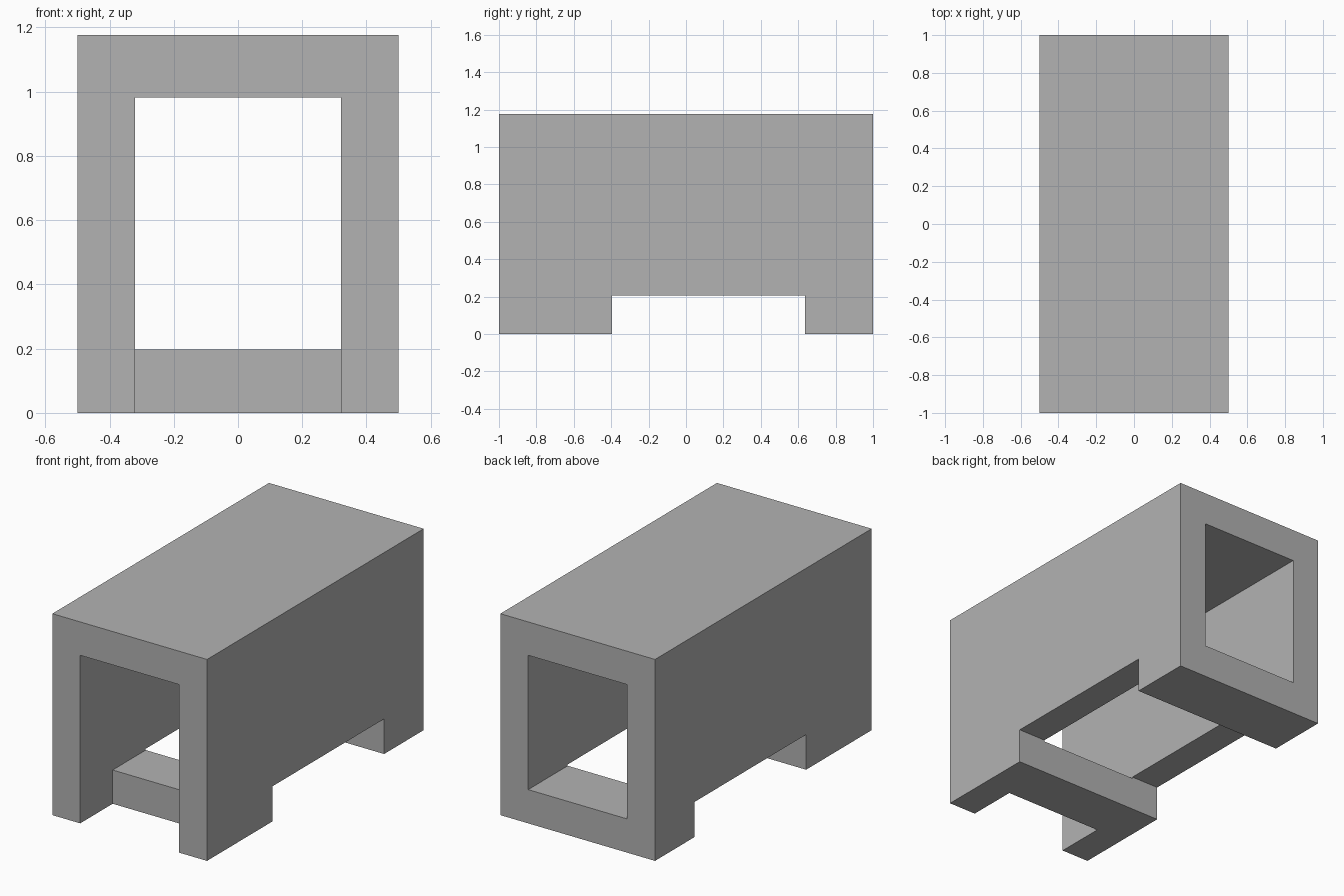
import bpy
import bmesh
from mathutils import Vector

cube = bpy.data.objects.get("Cube")
if cube:
    bpy.data.objects.remove(cube, do_unlink=True)

HALF_WIDTH, HALF_LENGTH, HEIGHT = 0.5, 1.0, 1.177
INNER = 0.32                      # half width of the tunnel
FLOOR, CEILING = 0.197, 0.982     # tunnel floor and ceiling
NOTCH_FRONT, NOTCH_BACK, NOTCH_TOP = -0.395, 0.635, 0.205
BAR_FRONT = -0.70                 # front face of the cross bar
OVER = 0.1                        # cutter overshoot

grey = bpy.data.materials.new("grey")
grey.use_nodes = True
colour = (0.448, 0.448, 0.448, 1.0)
grey.diffuse_color = colour
grey.node_tree.nodes["Principled BSDF"].inputs["Base Color"].default_value = colour


def extrude_profile(name, profile, half_width):
    """Extrude a side profile of (y, z) points across the width."""
    bm = bmesh.new()
    face = bm.faces.new([bm.verts.new((-half_width, y, z)) for y, z in profile])
    result = bmesh.ops.extrude_face_region(bm, geom=[face])
    moved = [v for v in result["geom"] if isinstance(v, bmesh.types.BMVert)]
    bmesh.ops.translate(bm, verts=moved, vec=Vector((2 * half_width, 0, 0)))
    bmesh.ops.recalc_face_normals(bm, faces=bm.faces)
    mesh = bpy.data.meshes.new(name)
    bm.to_mesh(mesh)
    bm.free()
    mesh.materials.append(grey)
    obj = bpy.data.objects.new(name, mesh)
    bpy.context.scene.collection.objects.link(obj)
    return obj


# Outer shell with the wide notch under both sides
body = extrude_profile("tunnel_body", [
    (-HALF_LENGTH, 0), (NOTCH_FRONT, 0), (NOTCH_FRONT, NOTCH_TOP),
    (NOTCH_BACK, NOTCH_TOP), (NOTCH_BACK, 0), (HALF_LENGTH, 0),
    (HALF_LENGTH, HEIGHT), (-HALF_LENGTH, HEIGHT)], HALF_WIDTH)

# Passage from end to end, open to the ground ahead of the cross bar
front, back = -HALF_LENGTH - OVER, HALF_LENGTH + OVER
cutter = extrude_profile("passage_cutter", [
    (front, -OVER), (BAR_FRONT, -OVER), (BAR_FRONT, FLOOR),
    (back, FLOOR), (back, CEILING), (front, CEILING)], INNER)
cutter.hide_render = True

cut = body.modifiers.new("passage", "BOOLEAN")
cut.operation = "DIFFERENCE"
cut.solver = "EXACT"
cut.object = cutter
bpy.context.view_layer.objects.active = body
body.select_set(True)
bpy.ops.object.modifier_apply(modifier=cut.name)
bpy.data.objects.remove(cutter, do_unlink=True)
